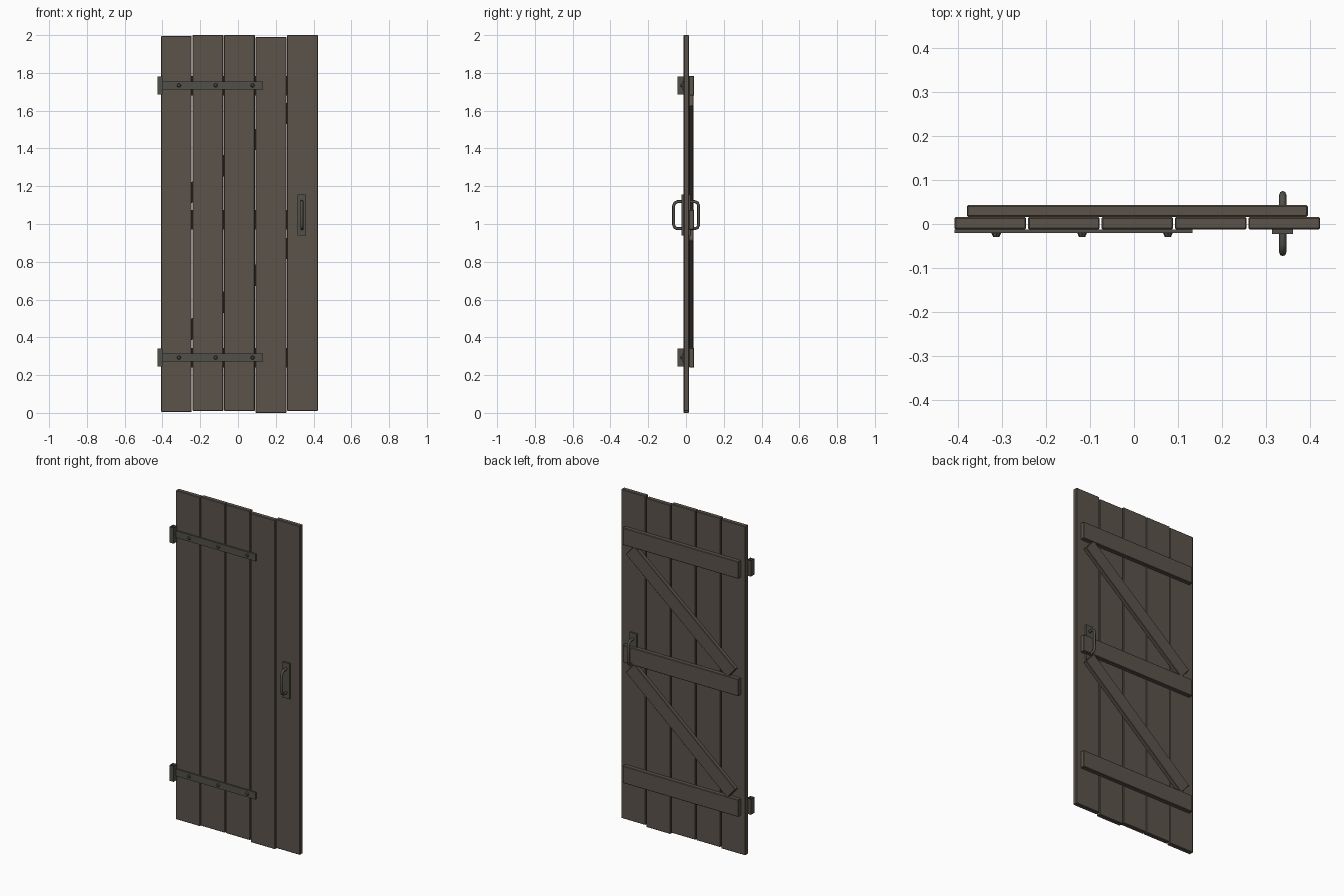
import bpy, bmesh, math
from mathutils import Vector, Matrix

if "Cube" in bpy.data.objects:
    bpy.data.objects.remove(bpy.data.objects["Cube"])


def material(name, rgb):
    m = bpy.data.materials.new(name)
    m.diffuse_color = (*rgb, 1)
    m.use_nodes = True
    m.node_tree.nodes["Principled BSDF"].inputs["Base Color"].default_value = m.diffuse_color
    return m


WOOD = material("weathered wood", (0.105, 0.088, 0.070))
IRON = material("dark iron", (0.085, 0.080, 0.066))


def finish(name, bm, mat, bevel=0.0):
    bmesh.ops.recalc_face_normals(bm, faces=bm.faces)
    me = bpy.data.meshes.new(name)
    bm.to_mesh(me)
    bm.free()
    me.materials.append(mat)
    ob = bpy.data.objects.new(name, me)
    bpy.context.collection.objects.link(ob)
    if bevel:
        b = ob.modifiers.new("worn edges", "BEVEL")
        b.width = bevel
        b.segments = 1
    return ob


def box(name, x, y, z, mat, bevel=0.0, angle=0.0, caps=True):
    """Box from (min, max) ranges, turned about its middle in the door plane."""
    bm = bmesh.new()
    bmesh.ops.create_cube(bm, size=1)
    if not caps:
        bmesh.ops.delete(bm, geom=[f for f in bm.faces if abs(f.normal.z) > 0.9],
                         context="FACES_ONLY")
    mid = Vector([(r[0] + r[1]) / 2 for r in (x, y, z)])
    size = [r[1] - r[0] for r in (x, y, z)]
    bm.transform(Matrix.Translation(mid) @ Matrix.Rotation(-angle, 4, "Y")
                 @ Matrix.Diagonal((*size, 1)))
    return finish(name, bm, mat, bevel)


# Five upright planks with uneven ends
ends = [(0.005, 1.995), (0.01, 2.0), (0.01, 2.0), (0.0, 1.99), (0.01, 2.0)]
for i, z in enumerate(ends):
    x = -0.408 + i * 0.167
    box(f"plank_{i + 1}", (x, x + 0.163), (-0.012, 0.016), z, WOOD, 0.003)

# Three cross battens on the back
for label, z in (("lower", 0.24), ("middle", 0.97), ("upper", 1.68)):
    box(f"{label}_batten", (-0.38, 0.395), (0.016, 0.043), (z, z + 0.104), WOOD, 0.003)

# Two diagonal braces on the back
for label, z, slope in (("lower", 0.657, 0.85), ("upper", 1.377, 0.83)):
    a = math.atan(slope)
    half = 0.34 / math.cos(a)
    box(f"{label}_brace", (0.0075 - half, 0.0075 + half), (0.016, 0.041),
        (z - 0.043, z + 0.043), WOOD, 0.003, a)

# Strap hinges with bolts and an open sleeve at the edge
for label, z in (("lower", 0.293), ("upper", 1.734)):
    box(f"{label}_hinge_strap", (-0.408, 0.133), (-0.021, -0.0125), (z - 0.021, z + 0.021), IRON)
    box(f"{label}_hinge_sleeve", (-0.426, -0.400), (-0.044, -0.0125),
        (z - 0.048, z + 0.048), IRON, caps=False)
    for i in range(3):
        bm = bmesh.new()
        bmesh.ops.create_cone(bm, cap_ends=True, segments=8, radius1=0.011,
                              radius2=0.007, depth=0.009)
        bm.transform(Matrix.Translation((-0.313 + i * 0.195, -0.025, z))
                     @ Matrix.Rotation(math.pi / 2, 4, "X"))
        finish(f"{label}_hinge_bolt_{i + 1}", bm, IRON)


def grip(name, y0, y1):
    """Round bar bent into a pull, swept along its path."""
    c = 0.02 if y1 > y0 else -0.02
    lo, hi = 0.975, 1.118
    path = [(y0, lo), (y1 - c, lo), (y1 - c * 0.3, lo + 0.006), (y1, lo + 0.02),
            (y1, hi - 0.02), (y1 - c * 0.3, hi - 0.006), (y1 - c, hi), (y0, hi)]
    bm = bmesh.new()
    rings = []
    for i, p in enumerate(path):
        a, b = path[max(i - 1, 0)], path[min(i + 1, len(path) - 1)]
        t = Vector((0, b[0] - a[0], b[1] - a[1])).normalized()
        side = Vector((1, 0, 0))
        up = t.cross(side)
        rings.append([bm.verts.new(Vector((0.338, *p)) + 0.008 * (
            side * math.cos(k * math.tau / 8) + up * math.sin(k * math.tau / 8)))
            for k in range(8)])
    for r, s in zip(rings, rings[1:]):
        for k in range(8):
            bm.faces.new((r[k], r[(k + 1) % 8], s[(k + 1) % 8], s[k]))
    bm.faces.new(rings[0])
    bm.faces.new(rings[-1])
    ob = finish(name, bm, IRON)
    bpy.context.view_layer.objects.active = ob
    ob.select_set(True)
    bpy.ops.object.shade_smooth_by_angle(angle=math.radians(50))
    ob.select_set(False)


# Pull handles with back plates on both sides
box("front_handle_plate", (0.314, 0.361), (-0.023, -0.0125), (0.94, 1.155), IRON)
box("back_handle_plate", (0.314, 0.361), (0.0155, 0.025), (0.94, 1.155), IRON)
grip("front_handle", -0.02, -0.065)
grip("back_handle", 0.02, 0.067)
